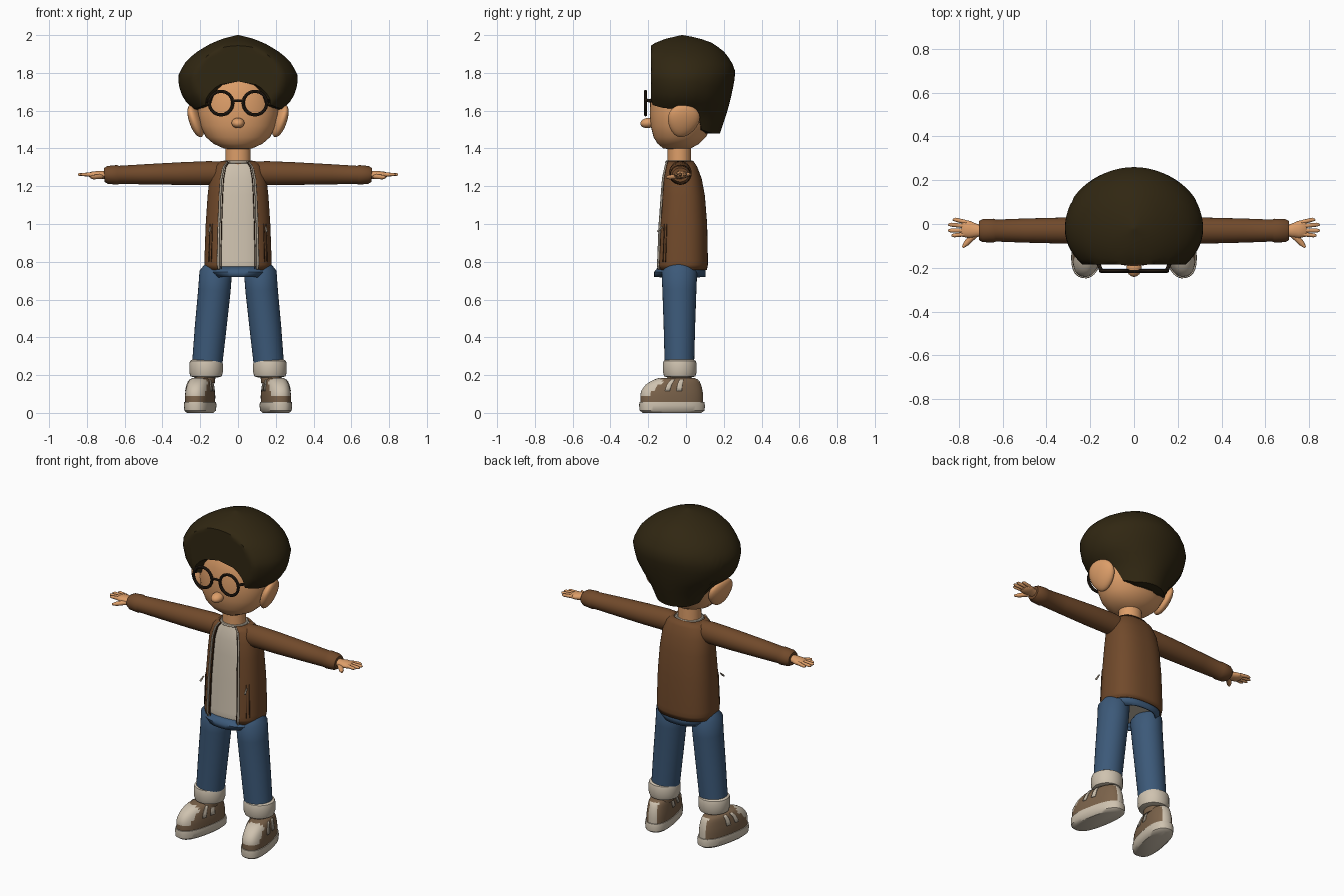
import bpy, bmesh, math
from mathutils import Vector, Matrix

if "Cube" in bpy.data.objects:
    bpy.data.objects.remove(bpy.data.objects["Cube"])

COLOURS = {
    "hair_dark": (0.030, 0.020, 0.006), "skin": (0.72, 0.34, 0.14),
    "jacket_brown": (0.165, 0.068, 0.024), "cream": (0.62, 0.54, 0.43),
    "denim_blue": (0.045, 0.10, 0.19), "shoe_brown": (0.20, 0.125, 0.07),
    "frame_black": (0.022, 0.014, 0.008), "seam_brown": (0.07, 0.03, 0.012),
}
MATS = {}
for key, c in COLOURS.items():
    MATS[key] = bpy.data.materials.new(key)
    MATS[key].diffuse_color = (*c, 1)


def finish(name, bm, mats, rule=None, xf=None, thick=0):
    """Turn a bmesh into a smooth object; rule(face) picks a material index."""
    bmesh.ops.recalc_face_normals(bm, faces=bm.faces[:])
    for f in bm.faces:
        f.smooth = True
        if rule:
            f.material_index = rule(f)
    if xf:
        bm.transform(xf)
    me = bpy.data.meshes.new(name)
    bm.to_mesh(me)
    bm.free()
    me.set_sharp_from_angle(angle=math.radians(42))
    for m in mats.split():
        me.materials.append(MATS[m])
    ob = bpy.data.objects.new(name, me)
    bpy.context.collection.objects.link(ob)
    if thick:
        mod = ob.modifiers.new("thickness", 'SOLIDIFY')
        mod.thickness, mod.offset = thick, 0
    return ob


def skin_rings(rings, closed=True, caps=True):
    bm = bmesh.new()
    vs = [[bm.verts.new(p) for p in r] for r in rings]
    n = len(vs[0])
    for a, b in zip(vs, vs[1:]):
        for i in range(n if closed else n - 1):
            j = (i + 1) % n
            bm.faces.new((a[i], a[j], b[j], b[i]))
    if closed and caps:
        bm.faces.new(vs[0])
        bm.faces.new(vs[-1])
    return bm


def spow(v, p):
    return math.copysign(abs(v) ** (2 / p), v)


def loft(name, rows, mats, n=40, p=2.0, arc=None, grow=0, caps=True, **kw):
    """Stacked rings; rows are (z, half width, front y, back y)."""
    a0, a1 = [math.radians(d) for d in (arc or (0, 360))]
    div = n - 1 if arc else n
    rings = []
    for z, w, yf, yb in rows:
        ring = []
        for i in range(n):
            a = a0 + (a1 - a0) * i / div
            ring.append(((w + grow) * spow(math.cos(a), p),
                         (yf + yb) / 2 + ((yb - yf) / 2 + grow) * spow(math.sin(a), p), z))
        rings.append(ring)
    return finish(name, skin_rings(rings, not arc, caps), mats, **kw)


def tube(name, rows, mat, n=20):
    """Rings along a path; rows are (point, horizontal radius, vertical radius)."""
    d = (Vector(rows[-1][0]) - Vector(rows[0][0])).normalized()
    u = d.cross(Vector((0, 1, 0) if abs(d.z) > .8 else (0, 0, 1))).normalized()
    v = u.cross(d)
    rings = [[Vector(c) + u * (r * math.cos(2 * math.pi * i / n)) + v * (s * math.sin(2 * math.pi * i / n))
              for i in range(n)] for c, r, s in rows]
    return finish(name, skin_rings(rings), mat)


def ball(name, loc, size, mat, rot=(0, 0, 0), taper=0):
    bm = bmesh.new()
    bmesh.ops.create_uvsphere(bm, u_segments=24, v_segments=14, radius=1)
    for v in bm.verts:
        v.co.y *= 1 + taper * v.co.z
    m = Matrix.Translation(loc)
    for ang, ax in zip(rot, 'XYZ'):
        m = m @ Matrix.Rotation(ang, 4, ax)
    return finish(name, bm, mat, xf=m @ Matrix.Diagonal((*size, 1)))


def torus(name, loc, R, r, mat, axis, sy=1.0):
    rings = []
    for i in range(33):
        a = 2 * math.pi * i / 32
        rings.append([])
        for k in range(8):
            b = 2 * math.pi * k / 8
            q = R + r * math.cos(b)
            x, y, z = q * math.cos(a), q * math.sin(a) * sy, r * math.sin(b)
            rings[-1].append(Vector(loc) + Vector((x, z, y) if axis == 'Y' else (x, y, z)))
    bm = skin_rings(rings, caps=False)
    bmesh.ops.remove_doubles(bm, verts=bm.verts[:], dist=1e-5)
    return finish(name, bm, mat)


def lerp(table, x):
    for (x0, y0), (x1, y1) in zip(table, table[1:]):
        if x <= x1:
            return y0 + (y1 - y0) * max(0, (x - x0) / (x1 - x0))
    return table[-1][1]


# Head, nose and neck
loft("head", [(1.395, .03, -.08, .0), (1.40, .075, -.12, .025), (1.425, .13, -.15, .07), (1.46, .17, -.172, .105),
              (1.52, .20, -.187, .135), (1.58, .212, -.192, .15), (1.64, .212, -.19, .155), (1.70, .20, -.182, .15),
              (1.76, .175, -.165, .13), (1.82, .12, -.12, .09)], "skin", p=2.1)
ball("nose", (0, -.20, 1.535), (.034, .042, .027), "skin", (.15, 0, 0))
tube("neck", [((0, -.035, 1.28), .068, .062), ((0, -.035, 1.42), .066, .062)], "skin", 28)

# Hair: a full cap with an arched hairline, cut flat at the front
WIDTH = [(1.48, .165), (1.55, .195), (1.6, .225), (1.65, .28), (1.7, .306), (1.78, .32), (1.85, .284),
         (1.9, .235), (1.95, .155), (1.98, .085), (2, .004)]
BACK = [(1.48, .20), (1.6, .24), (1.7, .265), (1.8, .283), (1.86, .262), (1.92, .215), (1.96, .155), (1.985, .085), (2, .004)]
FRONT = [(1.48, .20), (1.6, .20), (1.7, .235), (1.8, .25), (1.9, .22), (1.95, .165), (1.98, .09), (2, .004)]
HAIRLINE = [(0, 1.755), (20, 1.735), (33, 1.68), (42, 1.63), (60, 1.615), (90, 1.605), (110, 1.60), (118, 1.50), (140, 1.48), (180, 1.48)]


def hair_point(deg, t, s=1.0):
    zb = lerp(HAIRLINE, min(deg, 360 - deg))
    z = zb + (2 - zb) * t
    a = math.radians(deg)
    ry = FRONT if math.cos(a) > 0 else BACK
    return (s * lerp(WIDTH, z) * math.sin(a), max(-.185, -.02 - lerp(ry, z) * math.cos(a)) * s, z)


STEPS = [math.sin(math.pi / 2 * k / 16) for k in range(17)]
rings = [[hair_point(i * 6, 0, .7) for i in range(60)]]
rings += [[hair_point(i * 6, t) for i in range(60)] for t in STEPS]
finish("hair", skin_rings(rings), "hair_dark")

# Torso: shirt under an open jacket
BODY = [(.76, .164, -.148, .103), (.785, .17, -.152, .108), (.81, .17, -.15, .108), (1.0, .163, -.142, .104), (1.15, .153, -.13, .092),
        (1.24, .143, -.122, .075), (1.30, .122, -.108, .052), (1.33, .085, -.098, .032)]
loft("shirt", BODY, "cream", p=2.5, grow=-.006)
loft("jacket", BODY, "jacket_brown", n=60, p=2.5, arc=(-58, 238), grow=.002, thick=.012)
loft("jacket_hem", [(.757, .17, -.152, .108), (.797, .173, -.154, .11)], "jacket_brown", n=50, p=2.5,
     arc=(-56, 236), thick=.006)
for side, mid in (("right", -60), ("left", 240)):
    sg = 1 if side == "left" else -1
    loft(side + "_jacket_trim", BODY, "cream", n=4, p=2.5, arc=(mid - 2, mid + 2), grow=.012, thick=.008)
    loft(side + "_zipper", BODY, "seam_brown", n=3, p=2.5, arc=(mid + sg * 3, mid + sg * 4.2), grow=.003, thick=.006)
    p0 = -38 if side == "right" else 218
    for k in (-4, 4):
        loft(side + "_pocket_edge", [(.80, .17, -.15, .108), (1.0, .163, -.142, .104)], "seam_brown",
             n=3, p=2.5, arc=(p0 + k - .6, p0 + k + .6), grow=.009, thick=.004)
    tube(side + "_pocket_pull", [((-sg * .146, -.125, .985), .004, .004), ((-sg * .152, -.15, .96), .006, .006)], "cream", 8)
torus("shirt_collar", (0, -.035, 1.328), .074, .008, "cream", 'Z', .92)
loft("waistband", [(.72, .128, -.165, .10), (.745, .16, -.165, .10), (.775, .16, -.14, .10)], "denim_blue",
     p=2.5, caps=False, thick=.008)

for side, s in (("right", -1), ("left", 1)):
    # Ear and spectacles
    ball(side + "_ear", (s * .222, -.015, 1.545), (.034, .084, .09), "skin", (-.25, s * .28, s * .25), .22)
    torus(side + "_spectacle_rim", (s * .09, -.214, 1.64), .062, .0085, "frame_black", 'Y')
    tube(side + "_spectacle_arm", [((s * .15, -.212, 1.655), .009, .009), ((s * .225, -.03, 1.635), .007, .007)], "frame_black", 8)

    # Sleeve with cuff
    tube(side + "_sleeve", [((s * x, -.03, z), r, q) for x, z, r, q in (
        (.08, 1.267, .055, .062), (.15, 1.27, .06, .063), (.30, 1.267, .06, .06), (.50, 1.263, .055, .053),
        (.63, 1.26, .05, .048), (.64, 1.26, .054, .052), (.69, 1.26, .053, .047), (.708, 1.26, .043, .037))], "jacket_brown", 28)

    # Hand: palm, four fingers and thumb
    tube(side + "_palm", [((s * x, y, 1.26), r, q) for x, y, r, q in (
        (.69, -.03, .026, .022), (.72, -.03, .03, .021), (.75, -.025, .039, .02), (.78, -.02, .038, .016), (.788, -.02, .03, .01))], "skin")
    for name, y0, x1, y1 in (("little", .008, .827, .02), ("ring", -.01, .848, -.003),
                             ("middle", -.029, .848, -.03), ("index", -.046, .833, -.052)):
        tube(f"{side}_{name}_finger", [((s * .765, y0, 1.262), .010, .011), ((s * (x1 - .012), y1, 1.262), .009, .009),
                                       ((s * x1, y1, 1.262), .004, .004)], "skin", 10)
    tube(side + "_thumb", [((s * .725, -.045, 1.252), .017, .014), ((s * .765, -.088, 1.248), .013, .012),
                           ((s * .782, -.107, 1.248), .005, .005)], "skin", 10)

    # Trouser leg and turned-up cuff
    tube(side + "_trouser_leg", [((s * x, -.035, z), r, q) for x, z, r, q in (
        (.118, .78, .06, .07), (.118, .745, .086, .094), (.125, .65, .086, .09), (.145, .45, .084, .083), (.163, .26, .08, .078))], "denim_blue", 32)
    tube(side + "_trouser_cuff", [((s * .169, -.033, z), r, r) for z, r in (
        (.188, .062), (.193, .082), (.215, .089), (.26, .089), (.275, .085), (.282, .074))], "cream", 32)

    # Shoe: sole, upper with toe cap and heel tab, side stripes
    xf = Matrix.Translation((s * .20, -.072, 0)) @ Matrix.Rotation(s * .2, 4, 'Z')
    loft(side + "_sole", [(0, .06, -.158, .155), (.012, .073, -.175, .172), (.04, .076, -.178, .174), (.058, .074, -.176, .17)],
         "cream", p=2.5, xf=xf)
    UPPER = [(.05, .07, -.17, .165), (.09, .071, -.172, .165), (.115, .068, -.168, .162), (.135, .065, -.155, .158),
             (.15, .062, -.142, .153), (.165, .058, -.12, .147), (.176, .052, -.098, .138), (.184, .042, -.075, .12)]

    def patches(f):
        c = f.calc_center_median()
        cap = c.y < -.07 and c.z > .10 and abs(c.x) < .055
        return 1 if cap or (c.y > .13 and abs(c.x) < .025) else 0
    loft(side + "_shoe_upper", UPPER, "shoe_brown cream", p=2.4, rule=patches, xf=xf)
    for k in (-10, 6):
        for mid in (k, 180 - k):
            loft(side + "_shoe_stripe", UPPER[2:7], "cream", n=5, arc=(mid - 4, mid + 4), p=2.4, grow=.003, xf=xf, thick=.004)
    tube(side + "_shoe_collar", [((s * .178, -.035, .165), .056, .07), ((s * .172, -.035, .205), .054, .06)], "shoe_brown", 24)

tube("spectacle_bridge", [((-.032, -.216, 1.652), .007, .007), ((.032, -.216, 1.652), .007, .007)], "frame_black", 8)

for m in bpy.data.materials:
    if m.users and not m.is_grease_pencil:
        m.use_nodes = True
        m.node_tree.nodes["Principled BSDF"].inputs["Base Color"].default_value = m.diffuse_color
